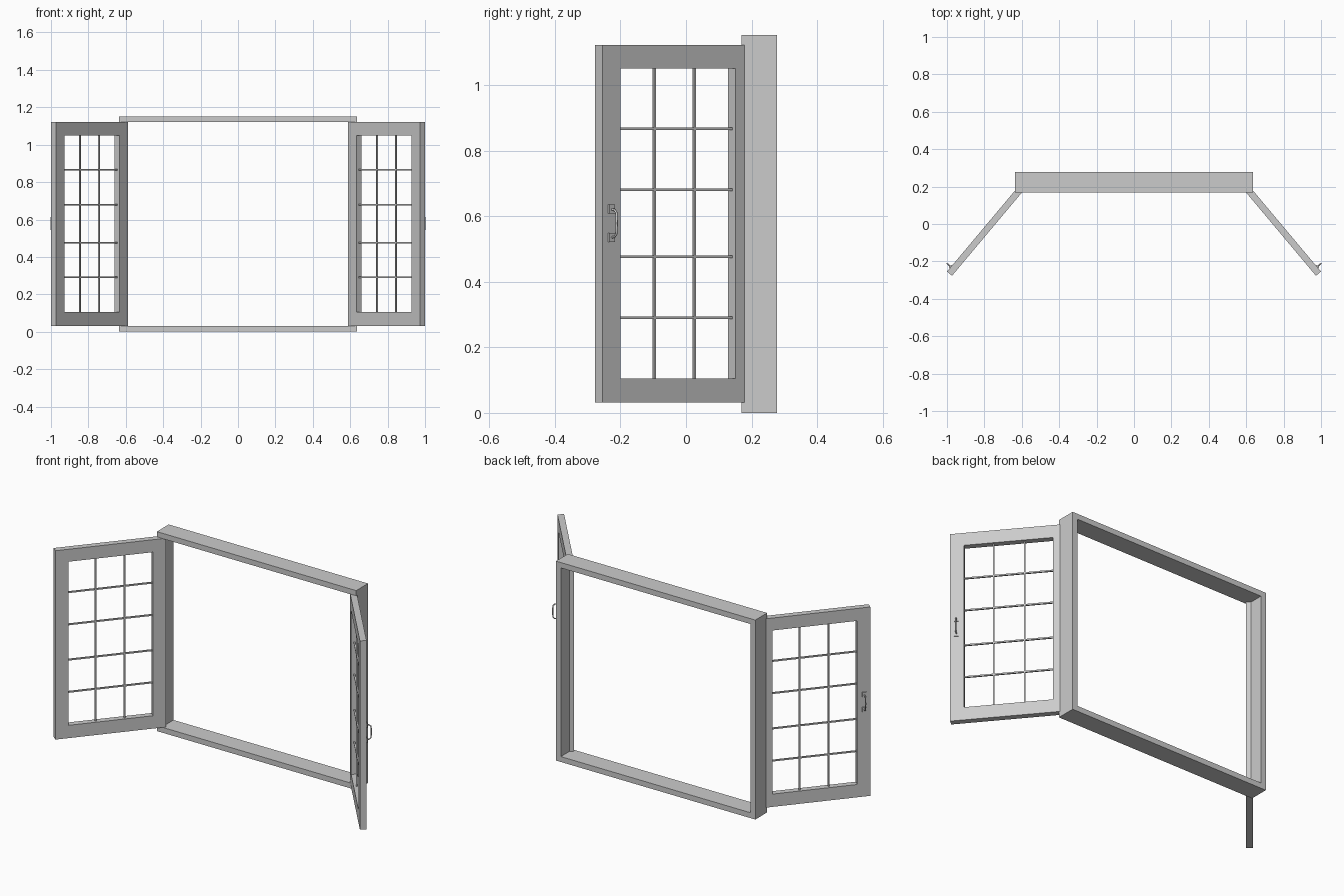
import bpy, bmesh, math
from mathutils import Matrix, Vector

if "Cube" in bpy.data.objects:
    bpy.data.objects.remove(bpy.data.objects["Cube"])

grey = bpy.data.materials.new("light grey paint")
grey.diffuse_color = (0.6, 0.6, 0.6, 1)
grey.use_nodes = True
grey.node_tree.nodes["Principled BSDF"].inputs["Base Color"].default_value = grey.diffuse_color


def boxes(name, spans, matrix=None):
    """One object made of boxes given as (x0, x1, y0, y1, z0, z1)."""
    bm = bmesh.new()
    for x0, x1, y0, y1, z0, z1 in spans:
        m = Matrix.Translation(((x0 + x1) / 2, (y0 + y1) / 2, (z0 + z1) / 2)) \
            @ Matrix.Diagonal((x1 - x0, y1 - y0, z1 - z0, 1))
        bmesh.ops.create_cube(bm, size=1, matrix=m)
    return finish(name, bm, matrix)


def finish(name, bm, matrix=None):
    if matrix:
        bm.transform(matrix)
    bmesh.ops.recalc_face_normals(bm, faces=bm.faces)
    me = bpy.data.meshes.new(name)
    bm.to_mesh(me)
    bm.free()
    me.materials.append(grey)
    ob = bpy.data.objects.new(name, me)
    bpy.context.collection.objects.link(ob)
    return ob


def panel_ring(name, x0, x1, y0, y1, z0, z1, side, bottom, top, matrix=None):
    """Rectangular frame with an opening, extruded along y."""
    bm = bmesh.new()
    loops = []
    for y in (y0, y1):
        for a, b, c, d in ((x0, x1, z0, z1),
                           (x0 + side, x1 - side, z0 + bottom, z1 - top)):
            loops.append([bm.verts.new(p) for p in
                          ((a, y, c), (b, y, c), (b, y, d), (a, y, d))])
    for p, q in ((0, 1), (1, 3), (3, 2), (2, 0)):
        for i in range(4):
            j = (i + 1) % 4
            bm.faces.new((loops[p][i], loops[p][j], loops[q][j], loops[q][i]))
    return finish(name, bm, matrix)


def tube(name, path, radius, matrix, sides=8):
    """Round bar following a path in the y-z plane."""
    bm = bmesh.new()
    pts = [Vector(p) for p in path]
    rings = []
    for i, p in enumerate(pts):
        t = (pts[min(i + 1, len(pts) - 1)] - pts[max(i - 1, 0)]).normalized()
        u = Vector((1, 0, 0))
        v = t.cross(u)
        rings.append([bm.verts.new(p + radius * (u * math.cos(a) + v * math.sin(a)))
                      for a in (2 * math.pi * k / sides for k in range(sides))])
    for r, s in zip(rings, rings[1:]):
        for k in range(sides):
            bm.faces.new((r[k], r[(k + 1) % sides], s[(k + 1) % sides], s[k]))
    bm.faces.new(rings[0])
    bm.faces.new(rings[-1])
    ob = finish(name, bm, matrix)
    for f in ob.data.polygons:
        f.use_smooth = len(f.vertices) == 4


# fixed outer frame
panel_ring("window_frame", -0.637, 0.637, 0.169, 0.277, 0, 1.152, 0.031, 0.031, 0.031)

# casements: local x runs from the free edge to the hinge, local y is outward
T, L = 0.035, 0.6
left = Matrix.Translation((-0.973, -0.277, 0)) @ Matrix.Rotation(math.radians(50), 4, 'Z')
mirror = Matrix.Diagonal((-1, 1, 1, 1))

for side, m in (("left", left), ("right", mirror @ left)):
    panel_ring(side + "_casement", 0, L, 0, T, 0.031, 1.122, 0.071, 0.074, 0.072, m)

    # glazing bars
    c, w = T / 2, 0.004
    bars = [(s - w, s + w, c - w, c + w, 0.1, 1.055) for s in (0.221, 0.38)]
    bars += [(0.066, L - 0.066, c - w, c + w, z - w, z + w)
             for z in (0.29, 0.476, 0.68, 0.866)]
    boxes(side + "_glazing_bars", bars, m)

    # handle plates and pull
    boxes(side + "_handle_plates",
          [(0.022, 0.044, T - 0.002, T + 0.006, z, z + 0.027) for z in (0.521, 0.608)], m)
    pull = [(0.033, T, 0.535), (0.033, T + 0.018, 0.537), (0.033, T + 0.026, 0.545),
            (0.033, T + 0.028, 0.578), (0.033, T + 0.026, 0.611),
            (0.033, T + 0.018, 0.619), (0.033, T, 0.621)]
    tube(side + "_handle_pull", pull, 0.0035, m)
